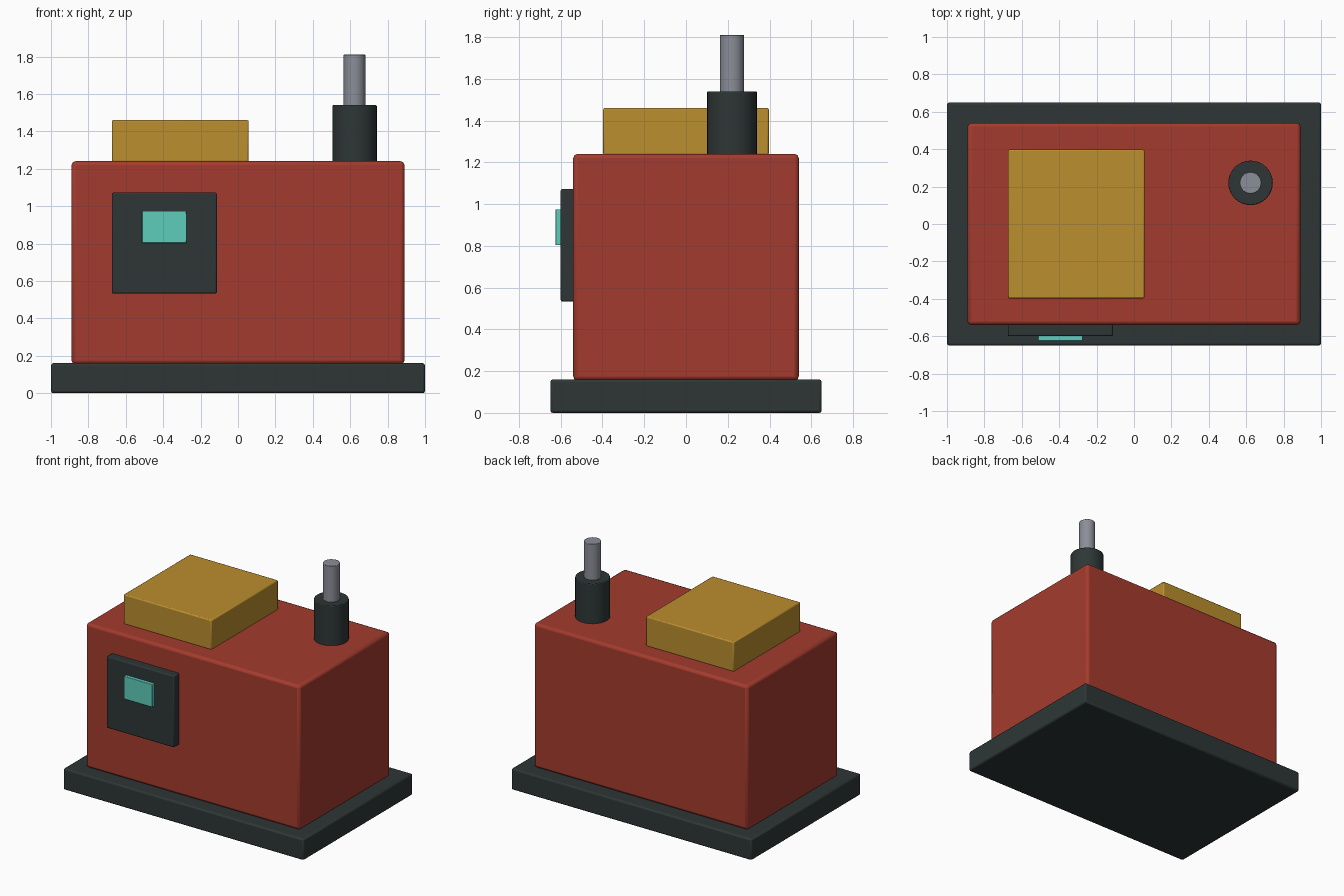
import bpy
import math

cube = bpy.data.objects.get("Cube")
if cube:
    bpy.data.objects.remove(cube, do_unlink=True)


def material(name, srgb):
    """Flat material from an sRGB colour, stored as linear values."""
    linear = [((c / 255 + 0.055) / 1.055) ** 2.4 for c in srgb]
    mat = bpy.data.materials.new(name)
    mat.use_nodes = True
    mat.diffuse_color = (*linear, 1)
    shader = mat.node_tree.nodes["Principled BSDF"]
    shader.inputs["Base Color"].default_value = (*linear, 1)
    shader.inputs["Roughness"].default_value = 0.6
    return mat


red = material("red paint", (164, 59, 46))
dark = material("dark metal", (46, 54, 54))
ochre = material("ochre paint", (187, 142, 46))
grey = material("grey steel", (140, 143, 153))
teal = material("teal glass", (95, 205, 188))


def finish(name, mat, bevel):
    obj = bpy.context.object
    obj.name = name
    obj.data.materials.append(mat)
    if bevel:
        mod = obj.modifiers.new("edge bevel", "BEVEL")
        mod.width = bevel
        mod.segments = 2
        mod.limit_method = "ANGLE"
        mod.angle_limit = math.radians(40)
    bpy.ops.object.shade_smooth_by_angle(angle=math.radians(35))
    return obj


def box(name, low, high, mat, bevel):
    """Bevelled box between two opposite corners."""
    centre = [(a + b) / 2 for a, b in zip(low, high)]
    bpy.ops.mesh.primitive_cube_add(size=1, location=centre)
    bpy.context.object.scale = [b - a for a, b in zip(low, high)]
    bpy.ops.object.transform_apply(location=False, rotation=False, scale=True)
    return finish(name, mat, bevel)


def tube(name, radius, bottom, top, mat, bevel):
    """Upright cylinder on the exhaust axis."""
    bpy.ops.mesh.primitive_cylinder_add(
        vertices=32, radius=radius, depth=top - bottom,
        location=(0.623, 0.22, (bottom + top) / 2))
    return finish(name, mat, bevel)


# Base and housing
box("base_plate", (-1, -0.65, 0), (1, 0.65, 0.16), dark, 0.012)
box("housing", (-0.89, -0.54, 0.155), (0.89, 0.54, 1.24), red, 0.02)

# Top cover
box("top_cover", (-0.675, -0.397, 1.235), (0.057, 0.397, 1.46), ochre, 0.008)

# Control panel and its screen on the front
box("control_panel", (-0.675, -0.6, 0.533), (-0.113, -0.52, 1.072), dark, 0.008)
box("screen", (-0.513, -0.625, 0.803), (-0.275, -0.59, 0.975), teal, 0.003)

# Exhaust stack
tube("exhaust_collar", 0.119, 1.23, 1.54, dark, 0.005)
tube("exhaust_pipe", 0.058, 1.53, 1.81, grey, 0.003)
